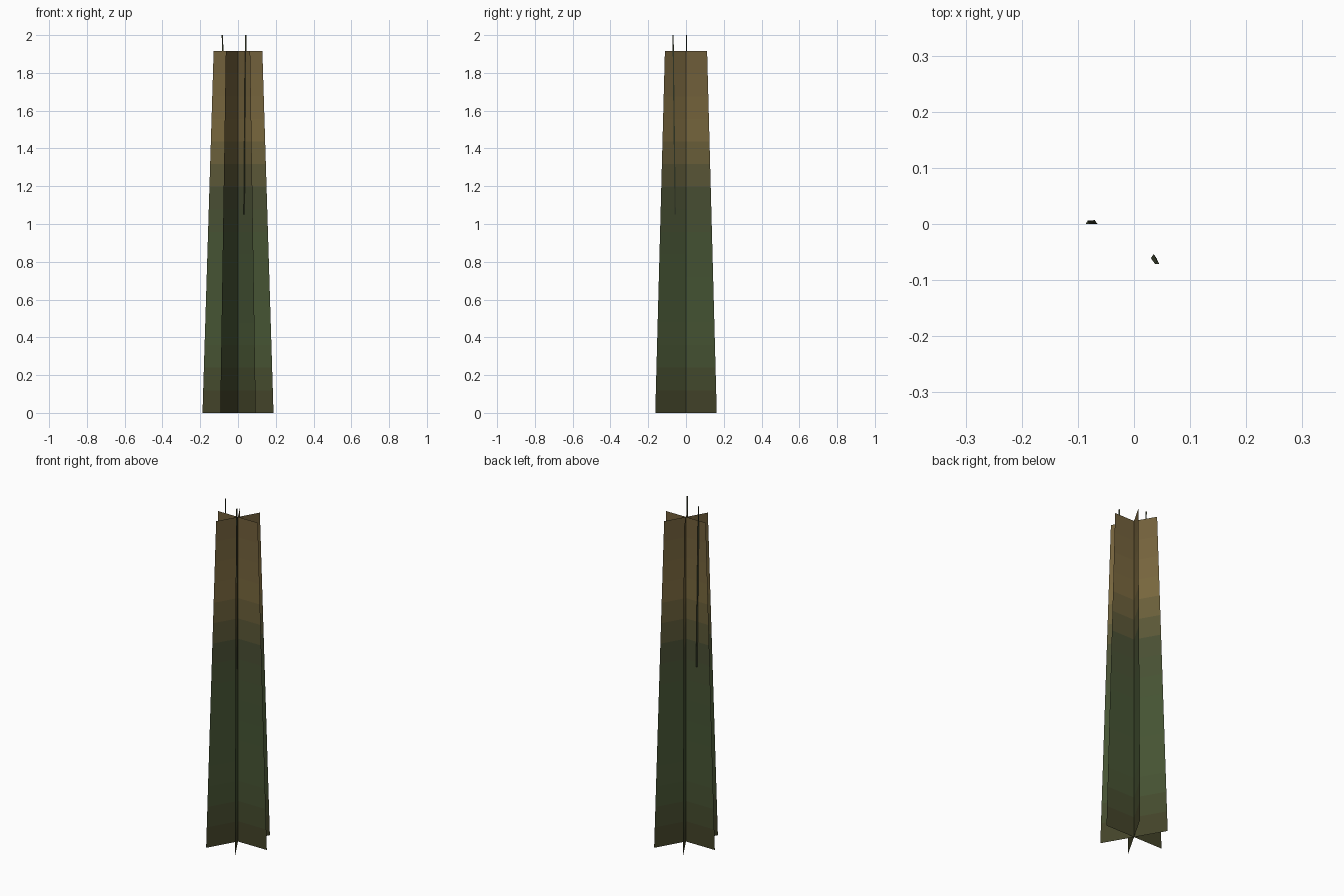
import bpy
from math import cos, sin, pi

if "Cube" in bpy.data.objects:
    bpy.data.objects.remove(bpy.data.objects["Cube"])

HEIGHT, BASE_R, TOP_R, BANDS = 1.915, 0.188, 0.129, 16

# colour stops up the leaf cards: (height, linear colour)
STOPS = [(0.0, (0.055, 0.050, 0.020)), (0.35, (0.062, 0.090, 0.034)),
         (0.85, (0.060, 0.088, 0.034)), (1.15, (0.068, 0.078, 0.034)),
         (1.5, (0.190, 0.137, 0.048)), (1.92, (0.165, 0.115, 0.044))]


def colour_at(z):
    for (z0, a), (z1, b) in zip(STOPS, STOPS[1:]):
        if z <= z1:
            t = (z - z0) / (z1 - z0)
            return [p + (q - p) * t for p, q in zip(a, b)]
    return STOPS[-1][1]


def material(name, rgb):
    mat = bpy.data.materials.new(name)
    mat.diffuse_color = (*rgb, 1)
    mat.use_nodes = True
    mat.node_tree.nodes["Principled BSDF"].inputs["Base Color"].default_value = mat.diffuse_color
    return mat


def add_mesh(name, verts, faces, mats):
    mesh = bpy.data.meshes.new(name)
    mesh.from_pydata(verts, [], faces)
    for mat in mats:
        mesh.materials.append(mat)
    obj = bpy.data.objects.new(name, mesh)
    bpy.context.collection.objects.link(obj)
    return obj


# three crossed, tapered leaf cards with a green-to-brown gradient
band_mats = [material(f"leaf_band_{i}", colour_at((i + 0.5) / BANDS * HEIGHT))
             for i in range(BANDS)]
for k in range(3):
    angle = k * pi / 3
    verts = []
    for i in range(BANDS + 1):
        t = i / BANDS
        r = BASE_R + (TOP_R - BASE_R) * t
        for s in (-1, 1):
            verts.append((s * r * cos(angle), s * r * sin(angle), HEIGHT * t))
    faces = [(2 * i, 2 * i + 1, 2 * i + 3, 2 * i + 2) for i in range(BANDS)]
    card = add_mesh(f"leaf_card_{k + 1}", verts, faces, band_mats)
    for i, poly in enumerate(card.data.polygons):
        poly.material_index = i

# two thin three-sided stalks leaning outward past the top of the cards
stalk_mat = material("stalk", (0.045, 0.055, 0.028))
for k, angle in enumerate((pi, -pi / 3)):
    verts = []
    for z, r, w, d in ((1.05, 0.070, 0.005, 0.0068), (2.0, 0.0825, 0.0037, 0.006)):
        x, y = r * cos(angle), r * sin(angle)
        verts += [(x - w, y, z), (x + w, y, z), (x, y + d, z)]
    faces = [(0, 1, 4, 3), (1, 2, 5, 4), (2, 0, 3, 5), (2, 1, 0), (3, 4, 5)]
    add_mesh(f"stalk_{k + 1}", verts, faces, [stalk_mat])
